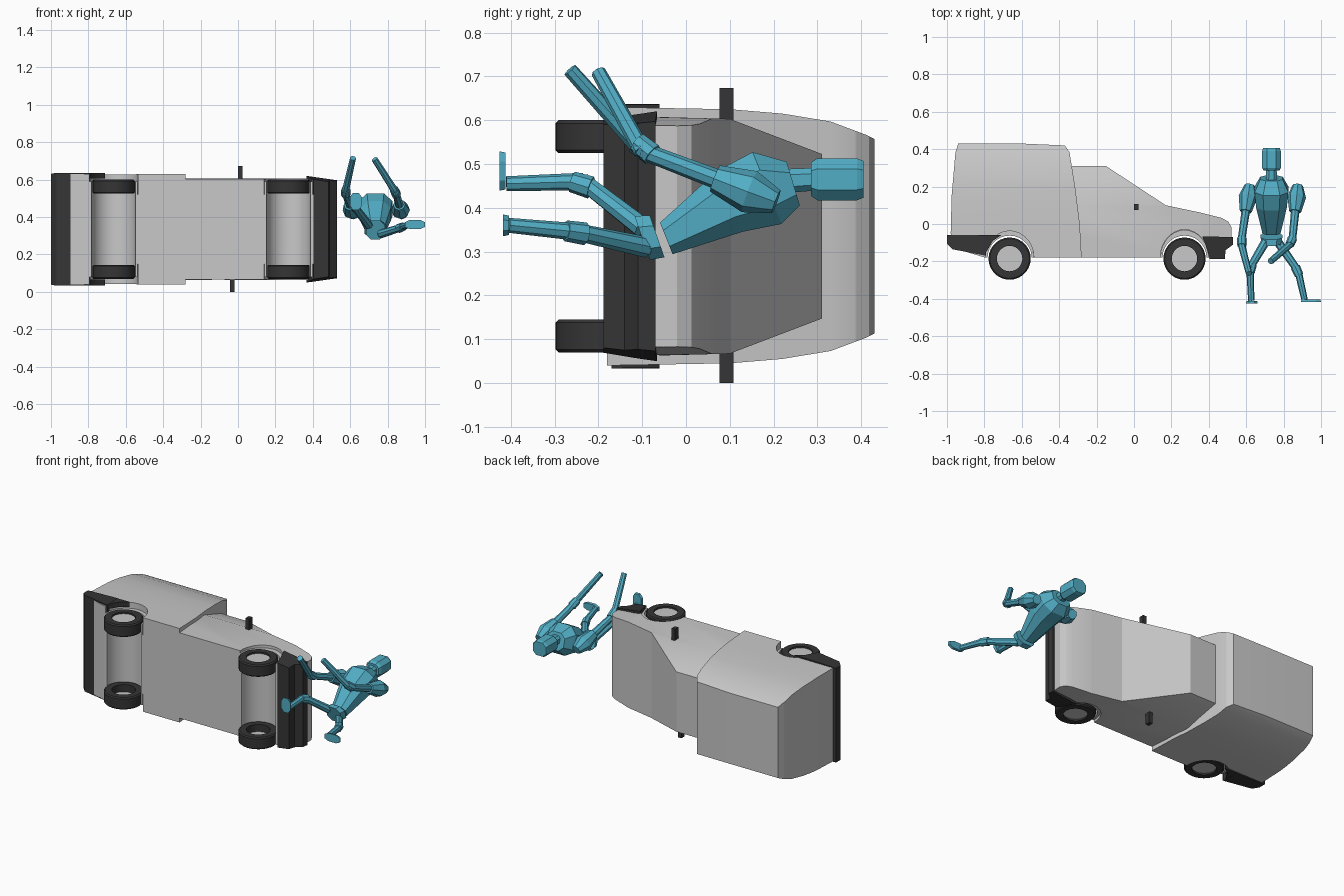
import bpy, bmesh, math
from mathutils import Vector

cube = bpy.data.objects.get("Cube")
if cube:
    bpy.data.objects.remove(cube)

MID = 0.335  # van lies on its side: length x, height y, width z


def material(name, rgb):
    m = bpy.data.materials.new(name)
    m.use_nodes = True
    m.diffuse_color = (*rgb, 1)
    bsdf = next(n for n in m.node_tree.nodes if n.type == 'BSDF_PRINCIPLED')
    bsdf.inputs["Base Color"].default_value = (*rgb, 1)
    return m


GREY = material("light grey paint", (0.58, 0.58, 0.58))
DARK = material("dark rubber", (0.035, 0.035, 0.035))
BLUE = material("dummy blue", (0.085, 0.42, 0.56))


def finish(name, bm, mat, smooth=True):
    bmesh.ops.recalc_face_normals(bm, faces=bm.faces)
    me = bpy.data.meshes.new(name)
    bm.to_mesh(me)
    bm.free()
    me.materials.append(mat)
    ob = bpy.data.objects.new(name, me)
    bpy.context.collection.objects.link(ob)
    if smooth:
        bpy.ops.object.select_all(action='DESELECT')
        ob.select_set(True)
        bpy.context.view_layer.objects.active = ob
        bpy.ops.object.shade_smooth_by_angle(angle=math.radians(28))
    return ob


def lerp(t, table):
    """Piecewise linear lookup."""
    for (a, va), (b, vb) in zip(table, table[1:]):
        if t <= b:
            k = max(0, (t - a) / (b - a))
            return va + (vb - va) * k
    return table[-1][1]


def prism(name, profile, mat, low, high, cuts_y=(), cuts_x=()):
    """Extrude a side profile across the width; low/high give z at (x, y)."""
    bm = bmesh.new()
    ends = [[bm.verts.new((x, y, z)) for x, y in profile] for z in (-1, 1)]
    bm.faces.new(ends[0])
    bm.faces.new(ends[1])
    n = len(profile)
    for i in range(n):
        j = (i + 1) % n
        bm.faces.new((ends[0][i], ends[0][j], ends[1][j], ends[1][i]))
    for axis, cuts in (((0, 1, 0), cuts_y), ((1, 0, 0), cuts_x)):
        for c in cuts:
            bmesh.ops.bisect_plane(bm, geom=bm.verts[:] + bm.edges[:] + bm.faces[:],
                                   plane_co=Vector(axis) * c, plane_no=axis)
    for v in bm.verts:
        v.co.z = MID + (high if v.co.z > 0 else low)(v.co.x, v.co.y)
    return finish(name, bm, mat)


def symmetric(name, profile, mat, half, **cuts):
    return prism(name, profile, mat, lambda x, y: -half(x, y), half, **cuts)


def arc(cx, rx, ry, start=0, end=180, steps=14):
    out = []
    for i in range(steps + 1):
        a = math.radians(start + (end - start) * i / steps)
        out.append((cx + rx * math.cos(a), -0.18 + ry * math.sin(a)))
    return out


REAR, FRONT = -0.665, 0.27

# Cargo box
BOX = [(-0.18, 0.295), (0.1, 0.29), (0.22, 0.28), (0.33, 0.262), (0.41, 0.232), (0.43, 0.222)]
symmetric("cargo_box",
          [(-0.28, -0.18)] + arc(REAR, 0.13, 0.143) +
          [(-0.96, -0.13), (-0.98, -0.05), (-0.975, 0.15), (-0.955, 0.38), (-0.94, 0.43),
           (-0.6, 0.43), (-0.37, 0.42), (-0.345, 0.385), (-0.315, 0.2), (-0.29, 0)],
          GREY, lambda x, y: lerp(y, BOX), cuts_y=[0.1, 0.22, 0.33, 0.39, 0.41])

# Cab and bonnet
CAB = [(-0.18, 0.268), (-0.05, 0.272), (0.1, 0.268), (0.31, 0.188)]
NOSE = [(0.36, 0), (0.53, 0.02)]
symmetric("cab",
          [(-0.4, -0.18)] + arc(FRONT, 0.13, 0.15, 180, 0) +
          [(0.4, -0.1), (0.52, -0.09), (0.522, -0.02), (0.505, 0.012), (0.47, 0.032),
           (0.36, 0.06), (0.17, 0.10), (-0.15, 0.31), (-0.4, 0.31)],
          GREY, lambda x, y: lerp(y, CAB) - lerp(x, NOSE),
          cuts_y=[-0.05, 0.1], cuts_x=[0.36])

# Wheel arch liners
for label, cx in (("rear", REAR), ("front", FRONT)):
    symmetric(label + "_arch_liner",
              arc(cx, 0.135, 0.15) + arc(cx, 0.118, 0.118, 180, 0),
              GREY, lambda x, y: 0.185)
    symmetric(label + "_arch_flare",
              arc(cx, 0.129, 0.148) + arc(cx, 0.118, 0.118, 180, 0),
              GREY, lambda x, y: 0.255)

# Bumpers
symmetric("rear_bumper",
          [(-1, -0.06), (-0.795, -0.06), (-0.79, -0.17), (-0.97, -0.135), (-1, -0.105)],
          DARK, lambda x, y: 0.302 - (0.006 if x < -0.98 else 0))
wing = [(-0.8, -0.06), (-0.71, -0.06), (-0.755, -0.09), (-0.79, -0.15), (-0.8, -0.168)]
prism("rear_bumper_left_wing", wing, DARK, lambda x, y: -0.301, lambda x, y: -0.27)
prism("rear_bumper_right_wing", wing, DARK, lambda x, y: 0.27, lambda x, y: 0.301)
symmetric("front_bumper",
          [(0.365, -0.066), (0.53, -0.07), (0.53, -0.11), (0.49, -0.14), (0.485, -0.188),
           (0.405, -0.188), (0.385, -0.12)],
          DARK, lambda x, y: lerp(x, [(0.36, 0.286), (0.53, 0.262)])
          - lerp(y, [(-0.19, 0.014), (-0.08, 0)]))


# Wheels: lathed tyre ring with a hub disc set into it
def lathe(name, cx, side, rings, mat, steps=28):
    bm = bmesh.new()
    loops = []
    for r, z in rings:
        loops.append([bm.verts.new((cx + r * math.cos(k * math.tau / steps),
                                    -0.185 + r * math.sin(k * math.tau / steps),
                                    MID + side * z)) for k in range(steps)])
    pairs = list(zip(loops, loops[1:] + loops[:1]))
    for a, b in pairs:
        for k in range(steps):
            m = (k + 1) % steps
            bm.faces.new((a[k], a[m], b[m], b[k]))
    return finish(name, bm, mat)


def cylinder(name, a, b, r1, r2, mat, sides=8, smooth=False, flat=1.0):
    """Tapered bar between two points."""
    a, b = Vector(a), Vector(b)
    d = b - a
    bm = bmesh.new()
    bmesh.ops.create_cone(bm, cap_ends=True, segments=sides, radius1=r1, radius2=r2, depth=d.length)
    q = d.to_track_quat('Z', 'Y')
    for v in bm.verts:
        v.co.y *= flat
        v.co = q @ v.co + (a + b) / 2
    return finish(name, bm, mat, smooth)


for label, cx in (("rear", REAR), ("front", FRONT)):
    for s, side in (("left", -1), ("right", 1)):
        lathe(f"{label}_{s}_tyre", cx, side,
              [(0.068, 0.19), (0.106, 0.19), (0.113, 0.197), (0.113, 0.258),
               (0.106, 0.265), (0.068, 0.265)], DARK)
        cylinder(f"{label}_{s}_hub", (cx, -0.185, MID + side * 0.235),
                 (cx, -0.185, MID + side * 0.255), 0.07, 0.07, GREY, 28, True)

# Door mirrors
for s, x, z0, z1 in (("right", 0.012, 0.235, 0.338), ("left", -0.032, -0.335, -0.235)):
    prism(s + "_mirror", [(x - 0.012, 0.076), (x + 0.012, 0.076), (x + 0.012, 0.108), (x - 0.012, 0.108)],
          DARK, lambda x, y: z0, lambda x, y: z1)


# Crash dummy: lofted blocks between rounded rectangles
def block(name, sections):
    """Sections are (x, y, z, half_x, half_z, slope); corners are chamfered."""
    bm = bmesh.new()
    rings = []
    for x, y, z, hx, hz, slope in sections:
        ring = []
        for u, w in ((1, .5), (.5, 1), (-.5, 1), (-1, .5), (-1, -.5), (-.5, -1), (.5, -1), (1, -.5)):
            ring.append(bm.verts.new((x + u * hx, y + slope * w * hz, z + w * hz)))
        rings.append(ring)
    for a, b in zip(rings, rings[1:]):
        for k in range(8):
            bm.faces.new((a[k], a[k - 1], b[k - 1], b[k]))
    bm.faces.new(rings[0])
    bm.faces.new(rings[-1])
    finish(name, bm, BLUE, False)


CX = 0.735
block("head", [(CX, 0.285, 0.465, 0.042, 0.038, 0), (CX, 0.3, 0.465, 0.05, 0.048, 0),
               (CX, 0.39, 0.465, 0.05, 0.048, 0), (CX, 0.405, 0.465, 0.045, 0.042, 0)])
block("neck", [(CX, 0.21, 0.46, 0.03, 0.028, 0), (CX, 0.29, 0.465, 0.028, 0.026, 0)])
block("torso", [(CX, -0.045, 0.33, 0.048, 0.036, -0.4), (CX, 0.1, 0.415, 0.082, 0.07, -0.4),
                (CX, 0.185, 0.445, 0.09, 0.082, -0.4), (CX, 0.245, 0.455, 0.06, 0.05, -0.3)])
block("pelvis", [(CX, -0.1, 0.331, 0.05, 0.05, -0.35), (CX, -0.066, 0.335, 0.058, 0.048, -0.35)])

limbs = {
    "right_arm": [(0.61, 0.15, 0.435), (0.572, -0.1, 0.53), (0.615, -0.265, 0.715)],
    "left_arm": [(0.87, 0.15, 0.435), (0.845, -0.1, 0.53), (0.73, -0.2, 0.71)],
    "right_leg": [(0.70, -0.1, 0.355), (0.62, -0.235, 0.46), (0.627, -0.41, 0.455)],
    "left_leg": [(0.765, -0.09, 0.31), (0.877, -0.25, 0.345), (0.912, -0.405, 0.36)],
}
for name, pts in limbs.items():
    a, b, c = map(Vector, pts)
    d, e = (b - a).normalized(), (c - b).normalized()
    cylinder(name + "_upper", a, b, 0.024, 0.02, BLUE)
    cylinder(name + "_lower", b, c, 0.02, 0.017, BLUE)
    cylinder(name + "_joint", b - d * 0.025, b + e * 0.025, 0.026, 0.024, BLUE)
    if "arm" in name:
        cylinder(name + "_shoulder", a - d * 0.06, a + d * 0.005, 0.028, 0.05, BLUE)
        cylinder(name + "_shoulder_sleeve", a + d * 0.005, a + d * 0.09, 0.05, 0.032, BLUE)

# Feet
block("right_foot", [(0.63, -0.426, 0.484, 0.032, 0.045, 0), (0.63, -0.412, 0.484, 0.028, 0.042, 0)])
block("left_foot", [(0.946, -0.418, 0.36, 0.054, 0.025, 0), (0.946, -0.404, 0.36, 0.05, 0.022, 0)])
